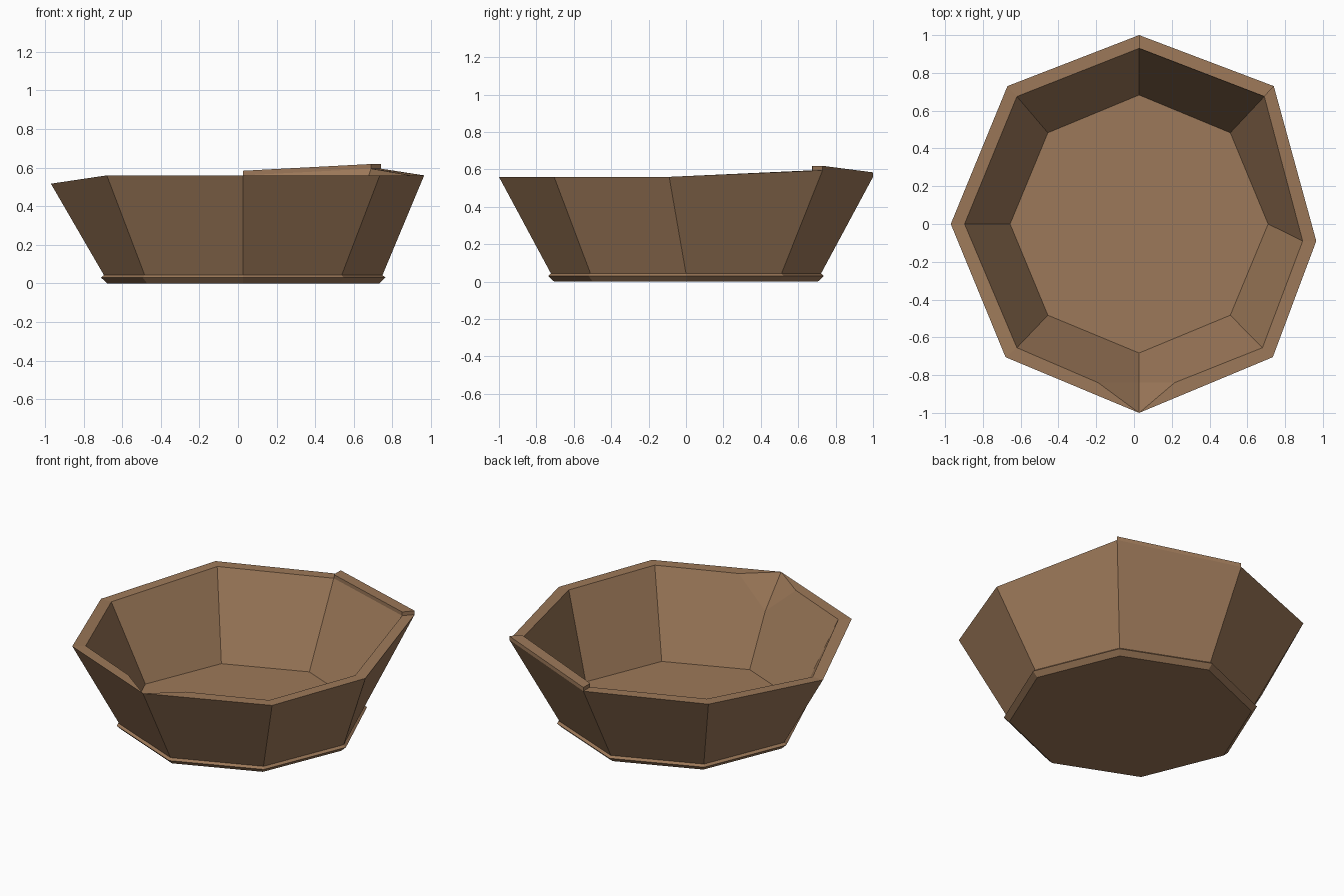
import bpy, bmesh, math

if "Cube" in bpy.data.objects:
    bpy.data.objects.remove(bpy.data.objects["Cube"])

CX = 0.027
clay = bpy.data.materials.new("clay brown")
clay.diffuse_color = (0.335, 0.19, 0.10, 1)
clay.use_nodes = True
clay.node_tree.nodes["Principled BSDF"].inputs["Base Color"].default_value = clay.diffuse_color

bm = bmesh.new()


def ring(r, z):
    return [bm.verts.new((CX + r * math.cos(i * math.pi / 4),
                          r * math.sin(i * math.pi / 4), z)) for i in range(8)]


# Hand-shaped rim: outer and inner corners, starting at +x, counter-clockwise
OUTER = [(0.965, -0.09, 0.56), (0.74, 0.73, 0.595), (0.027, 1.0, 0.56), (-0.67, 0.73, 0.56),
         (-0.97, 0.0, 0.517), (-0.68, -0.705, 0.56), (0.027, -1.0, 0.56), (0.735, -0.705, 0.56)]
INNER = [(0.893, -0.09, 0.56), (0.69, 0.675, 0.595), (0.027, 0.93, 0.56), (-0.62, 0.675, 0.56),
         (-0.897, 0.0, 0.517), (-0.62, -0.655, 0.56), (0.027, -0.84, 0.37), (0.68, -0.655, 0.56)]

foot = ring(0.705, 0)
foot_edge = ring(0.737, 0.03)
wall_base = ring(0.722, 0.043)
outer = [bm.verts.new(p) for p in OUTER]
inner = [bm.verts.new(p) for p in INNER]     # corner 6 is the bottom of the spout
floor = ring(0.683, 0.055)
spout_l = bm.verts.new((-0.19, -0.84, 0.56))
spout_r = bm.verts.new((0.215, -0.84, 0.56))

# Foot underside and inside floor
bm.faces.new(foot[::-1])
bm.faces.new(floor)

# Outside bands
for lo, hi in ((foot, foot_edge), (foot_edge, wall_base), (wall_base, outer)):
    for i in range(8):
        j = (i + 1) % 8
        bm.faces.new((lo[i], lo[j], hi[j], hi[i]))

# Rim and inside wall, with the pinched spout at the front corner
for i in range(8):
    j = (i + 1) % 8
    if i == 5:
        top = [spout_l]
        rim = bm.faces.new((outer[i], outer[j], spout_l, inner[i]))
        bm.faces.new((inner[j], spout_l, outer[j]))
    elif i == 6:
        top = [spout_r]
        rim = bm.faces.new((outer[i], outer[j], inner[j], spout_r))
        bm.faces.new((inner[i], outer[i], spout_r))
    else:
        top = []
        rim = bm.faces.new((outer[i], outer[j], inner[j], inner[i]))
    bm.faces.new([floor[j], floor[i], inner[i]] + top + [inner[j]])
    if i == 1:
        raised = rim

# Raised lip along the back right side
lip = bmesh.ops.extrude_discrete_faces(bm, faces=[raised])["faces"][0]
bmesh.ops.translate(bm, verts=list(lip.verts), vec=(0, 0, 0.024))

bmesh.ops.recalc_face_normals(bm, faces=bm.faces)
mesh = bpy.data.meshes.new("bowl")
bm.to_mesh(mesh)
bm.free()
mesh.materials.append(clay)
bpy.context.collection.objects.link(bpy.data.objects.new("bowl", mesh))
